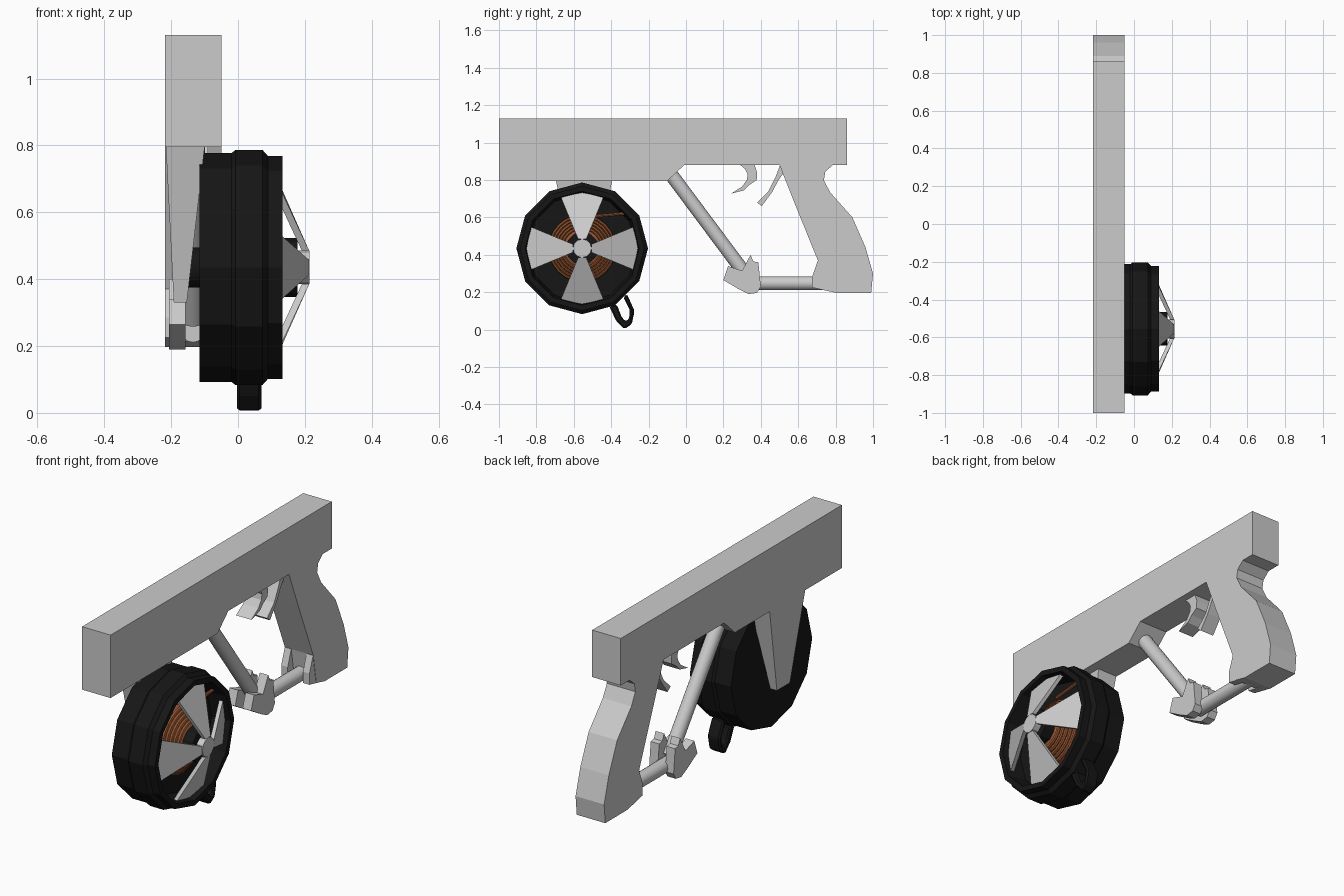
import bpy, bmesh, math
from mathutils import Vector, Matrix

if "Cube" in bpy.data.objects:
    bpy.data.objects.remove(bpy.data.objects["Cube"])

CX = -0.135            # centre plane of the frame
WY, WZ = -0.555, 0.435  # reel axis


def material(name, rgb):
    m = bpy.data.materials.new(name)
    m.diffuse_color = (*rgb, 1)
    m.use_nodes = True
    m.node_tree.nodes["Principled BSDF"].inputs["Base Color"].default_value = m.diffuse_color
    return m


BLACK = material("black", (0.008, 0.008, 0.008))
COPPER = material("copper", (0.30, 0.09, 0.03))


def finish(name, bm, mat=None):
    bmesh.ops.recalc_face_normals(bm, faces=bm.faces)
    me = bpy.data.meshes.new(name)
    bm.to_mesh(me)
    bm.free()
    ob = bpy.data.objects.new(name, me)
    bpy.context.collection.objects.link(ob)
    if mat:
        me.materials.append(mat)
    return ob


def plate(name, yz, x0, x1, mat=None):
    """Side profile extruded along x."""
    bm = bmesh.new()
    f = bm.faces.new([bm.verts.new((x0, y, z)) for y, z in yz])
    ext = bmesh.ops.extrude_face_region(bm, geom=[f])["geom"]
    for v in ext:
        if isinstance(v, bmesh.types.BMVert):
            v.co.x = x1
    return finish(name, bm, mat)


def rod(name, a, b, r, sides=16, mat=None):
    a, b = Vector(a), Vector(b)
    d = b - a
    mtx = Matrix.Translation((a + b) / 2) @ d.to_track_quat('Z', 'Y').to_matrix().to_4x4()
    bm = bmesh.new()
    bmesh.ops.create_cone(bm, cap_ends=True, segments=sides, radius1=r, radius2=r,
                          depth=d.length, matrix=mtx)
    ob = finish(name, bm, mat)
    for p in ob.data.polygons:
        p.use_smooth = len(p.vertices) == 4
    ob.data.set_sharp_from_angle(angle=math.radians(40))
    return ob


def lathe(name, xr, sides, mat):
    """Profile (x, radius) turned around the reel axis, ends capped."""
    bm = bmesh.new()
    rings = []
    for x, r in xr:
        rings.append([bm.verts.new((x, WY + r * math.sin(t), WZ + r * math.cos(t)))
                      for t in (2 * math.pi * i / sides for i in range(sides))])
    for p, q in zip(rings, rings[1:]):
        for i in range(sides):
            j = (i + 1) % sides
            bm.faces.new((p[i], p[j], q[j], q[i]))
    bm.faces.new(rings[0])
    bm.faces.new(rings[-1])
    return finish(name, bm, mat)


# Frame: long beam with the grip in one profile
plate("frame", [(-1, 1.13), (-1, 0.795), (-0.10, 0.795), (-0.01, 0.88), (0.50, 0.88),
                (0.575, 0.69), (0.705, 0.37), (0.73, 0.215), (0.80, 0.197), (0.99, 0.197),
                (1.0, 0.30), (0.96, 0.44), (0.89, 0.60), (0.77, 0.735), (0.737, 0.80),
                (0.745, 0.845), (0.785, 0.88), (0.86, 0.88), (0.86, 1.13)], -0.218, -0.05)

# Prongs at the foot of the grip holding the bar, and fork cheeks of the brace
prong = [(0.705, 0.37), (0.675, 0.285), (0.675, 0.225), (0.80, 0.198), (0.80, 0.34)]
cheek = [(0.20, 0.265), (0.225, 0.34), (0.30, 0.315), (0.345, 0.40), (0.36, 0.365),
         (0.387, 0.36), (0.40, 0.23), (0.38, 0.197), (0.335, 0.19), (0.285, 0.215)]
for side, s in (("left", -1), ("right", 1)):
    plate("grip_prong_" + side, prong, CX + s * 0.045, CX + s * 0.083)
    plate("brace_fork_" + side, cheek, CX + s * 0.022, CX + s * 0.072)

# Brace rods
rod("brace_strut", (CX, -0.08, 0.83), (CX, 0.33, 0.28), 0.037)
rod("brace_bar", (CX, 0.34, 0.248), (CX, 0.78, 0.248), 0.037)

# Triggers
plate("front_trigger", [(0.285, 0.885), (0.365, 0.885), (0.38, 0.84), (0.378, 0.80), (0.34, 0.775),
                        (0.31, 0.745), (0.24, 0.727), (0.30, 0.765), (0.325, 0.80),
                        (0.33, 0.83), (0.315, 0.86)], CX - 0.045, CX + 0.045)
plate("rear_trigger", [(0.505, 0.885), (0.48, 0.82), (0.44, 0.74), (0.38, 0.68), (0.405, 0.66),
                       (0.46, 0.735), (0.495, 0.80), (0.53, 0.85)], CX - 0.04, CX + 0.04)

# Tapered reel mount
bm = bmesh.new()
bmesh.ops.create_cube(bm, size=1)
for v in bm.verts:
    top = v.co.z > 0
    xs = (-0.217, -0.097) if top else (-0.192, -0.153)
    v.co = Vector((xs[v.co.x > 0], WY + 0.01 + (v.co.y * 2) * (0.155 if top else 0.055),
                   0.82 if top else 0.33))
finish("reel_mount", bm)
rod("reel_axle", (-0.17, WY, WZ), (-0.11, WY, WZ), 0.06, 12, BLACK)

# Reel drum with recessed front
lathe("reel_drum", [(-0.115, 0.342), (-0.02, 0.342), (-0.007, 0.352), (0.073, 0.352),
                    (0.09, 0.333), (0.133, 0.333), (0.133, 0.305), (0.03, 0.29)], 12, BLACK)
lathe("reel_core", [(0.025, 0.088), (0.178, 0.088), (0.178, 0.05)], 12, BLACK)

# Wound wire: stepped rounded ridges
wire = []
for k in range(5):
    r, x = 0.178 - 0.016 * k, 0.06 + 0.013 * k
    wire += [(x - 0.012, r), (x - 0.004, r + 0.003), (x + 0.005, r), (x + 0.009, r - 0.008),
             (x + 0.002, r - 0.014)]
lathe("wire_coil", [(0.025, 0.178)] + wire + [(0.12, 0.09)], 24, COPPER)
rod("wire_end", (0.085, -0.50, 0.605), (0.085, -0.32, 0.622), 0.009, 8, COPPER)

# Four sloping guard spokes and the hub cap
for k in range(4):
    bm = bmesh.new()
    rim = [(0.108, -0.115, 0.275), (0.103, 0.0, 0.298), (0.108, 0.115, 0.275),
           (0.213, 0.022, 0.05), (0.213, -0.022, 0.05)]
    rot = Matrix.Translation((0, WY, WZ)) @ Matrix.Rotation(k * math.pi / 2, 4, 'X')
    outer = [bm.verts.new(rot @ Vector(p)) for p in rim]
    inner = [bm.verts.new(rot @ Vector((p[0] - 0.022, p[1], p[2]))) for p in rim]
    bm.faces.new(outer)
    bm.faces.new(inner)
    for i in range(5):
        j = (i + 1) % 5
        bm.faces.new((outer[i], outer[j], inner[j], inner[i]))
    finish("guard_spoke_%d" % (k + 1), bm)
lathe("hub_cap", [(0.17, 0.05), (0.214, 0.05)], 12, None)

# Open hook hanging under the drum: a wide band around a loop path
outer = [(-0.41, 0.125), (-0.375, 0.05), (-0.33, 0.003), (-0.29, 0.03), (-0.275, 0.10), (-0.315, 0.19)]
inner = [(-0.335, 0.175), (-0.30, 0.105), (-0.305, 0.055), (-0.325, 0.045), (-0.345, 0.07), (-0.37, 0.135)]
hook = plate("reel_hook", outer + inner, -0.003, 0.07, BLACK)
bev = hook.modifiers.new("edge", 'BEVEL')
bev.width = 0.008
bev.segments = 1
